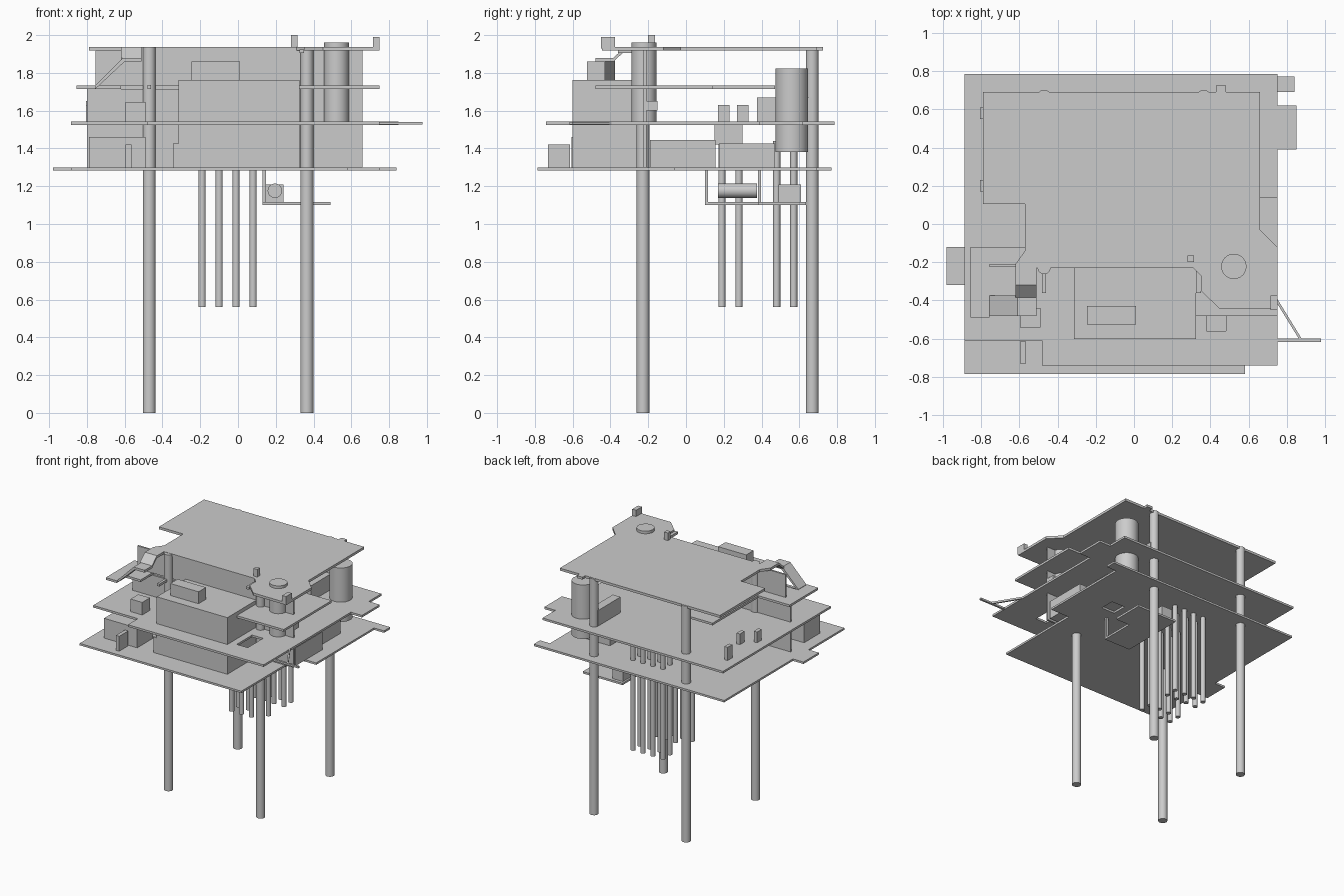
import bpy, bmesh, math


def prism(name, pts, lo, hi, axis='z'):
    """Extrude an outline along an axis: z takes (x,y), y takes (x,z), x takes (y,z)."""
    place = {'z': lambda a, b, t: (a, b, t), 'y': lambda a, b, t: (a, t, b),
             'x': lambda a, b, t: (t, a, b)}[axis]
    bm = bmesh.new()
    n = len(pts)
    low = [bm.verts.new(place(a, b, lo)) for a, b in pts]
    top = [bm.verts.new(place(a, b, hi)) for a, b in pts]
    bm.faces.new(low)
    bm.faces.new(top)
    for i in range(n):
        bm.faces.new((low[i], low[(i + 1) % n], top[(i + 1) % n], top[i]))
    bmesh.ops.recalc_face_normals(bm, faces=bm.faces)
    me = bpy.data.meshes.new(name)
    bm.to_mesh(me)
    bm.free()
    ob = bpy.data.objects.new(name, me)
    bpy.context.collection.objects.link(ob)
    return ob


def box(name, x0, x1, y0, y1, z0, z1):
    return prism(name, [(x0, y0), (x1, y0), (x1, y1), (x0, y1)], z0, z1)


def tube(name, x, y, r, z0, z1, along_y=None):
    if along_y:
        loc, depth, rot = (x, sum(along_y) / 2, z0), along_y[1] - along_y[0], (math.pi / 2, 0, 0)
    else:
        loc, depth, rot = (x, y, (z0 + z1) / 2), z1 - z0, (0, 0, 0)
    bpy.ops.mesh.primitive_cylinder_add(vertices=32, radius=r, depth=depth, location=loc, rotation=rot)
    ob = bpy.context.object
    ob.name = name
    bpy.ops.object.shade_smooth_by_angle()
    return ob


def cut_hole(ob, *dims):
    cutter = box("hole_cutter", *dims)
    cutter.hide_render = True
    mod = ob.modifiers.new("hole", 'BOOLEAN')
    mod.operation = 'DIFFERENCE'
    mod.solver = 'EXACT'
    mod.object = cutter
    bpy.context.view_layer.objects.active = ob
    bpy.ops.object.modifier_apply(modifier=mod.name)
    bpy.data.objects.remove(cutter)


# Floor slabs
lower = prism("lower_slab", [(-.885, .77), (.84, .77), (.84, .69), (.75, .69), (.75, -.06), (.58, -.06),
                             (.58, -.785), (-.885, -.785), (-.885, -.32), (-.98, -.32), (-.98, -.12),
                             (-.885, -.12)], 1.282, 1.298)
cut_hole(lower, .36, .48, .2, .32, 1.2, 1.4)
middle = prism("middle_slab", [(-.885, .785), (.75, .785), (.75, .62), (.85, .62), (.85, .39), (.75, .39),
                               (.75, -.74), (-.48, -.74), (-.48, -.61), (-.885, -.61)], 1.525, 1.542)
cut_hole(middle, .38, .48, -.56, -.36, 1.5, 1.6)
prism("left_mezzanine", [(-.855, -.12), (-.855, -.49), (-.755, -.49), (-.755, -.375), (-.62, -.375),
                         (-.62, -.21), (-.3, -.21), (-.3, .47), (-.57, .47), (-.57, -.12)], 1.714, 1.732)
prism("right_mezzanine", [(.325, -.48), (.75, -.48), (.75, .14), (.325, .14)], 1.714, 1.732)
prism("roof", [(-.79, .69), (.43, .69), (.43, .725), (.48, .725), (.48, .69), (.66, .69), (.66, -.03),
               (.75, -.12), (.75, -.445), (.45, -.445), (.35, -.35), (.35, -.27), (.31, -.23),
               (-.51, -.23), (-.51, -.32), (-.62, -.32), (-.62, -.21), (-.57, -.14), (-.57, .105),
               (-.79, .105)], 1.918, 1.938)

# Columns and the grid of hanging pipes
for x in (-.47, .365):
    for y in (-.228, .668):
        tube("column", x, y, .034, 0, 1.936)
for x in (-.19, -.1, -.01, .08):
    for y in (.19, .28, .48, .57):
        tube("pipe", x, y, .019, .56, 1.44)

# Thin walls across each storey
box("lower_wall", -.8, .66, -.225, -.21, 1.298, 1.525)
box("middle_wall", -.8, .66, -.225, -.21, 1.542, 1.714)
box("upper_wall", -.755, .66, -.225, -.21, 1.732, 1.918)

# Front room through the middle slab, with its roof box
box("front_room", -.315, .325, -.602, -.225, 1.42, 1.762)
box("front_room_base", -.345, .325, -.602, -.225, 1.298, 1.425)
box("roof_box", -.245, .01, -.525, -.43, 1.762, 1.86)

# Large drums
tube("front_drum", .522, -.222, .066, 1.542, 1.96)
tube("rear_drum", .54, .56, .086, 1.38, 1.822)

# Ramps down from the roof
prism("side_ramp", [(-.755, 1.715), (-.755, 1.735), (-.61, 1.88), (-.51, 1.88), (-.51, 1.86), (-.6, 1.86)],
      -.48, -.375, 'y')
prism("upper_ramp", [(-.385, 1.86), (-.385, 1.88), (-.32, 1.938), (-.32, 1.918)], -.62, -.51, 'x')

# Boxes on the roof
box("roof_block", .715, .75, -.45, -.375, 1.93, 1.99)
box("roof_post", .28, .315, -.2, -.165, 1.93, 2.0)

# Boxes on the middle and lower slabs
for dims in [(-.595, -.49, -.54, -.44, 1.542, 1.645), (-.805, -.775, .55, .61, 1.542, 1.65),
             (-.805, -.775, .17, .23, 1.542, 1.63), (-.72, -.69, .27, .33, 1.542, 1.63),
             (.33, .4, .375, .67, 1.542, 1.67), (.58, .66, -.215, -.15, 1.6, 1.65)]:
    box("middle_block", *dims)
for dims in [(-.79, -.49, -.605, -.4, 1.298, 1.46), (-.595, -.565, -.73, -.615, 1.298, 1.42),
             (.3, .655, -.19, .155, 1.298, 1.445), (.36, .6, .175, .47, 1.298, 1.425),
             (.32, .5, .15, .3, 1.42, 1.525)]:
    box("lower_block", *dims)
box("left_bracket", -.48, -.46, -.36, -.225, 1.715, 1.735)
box("right_bracket", .325, .35, -.36, -.225, 1.905, 1.925)

# Boom at the front right with its stay
box("boom", .75, .978, -.616, -.6, 1.526, 1.541)
prism("boom_stay", [(.745, -.385), (.745, -.41), (.865, -.605), (.88, -.605)], 1.526, 1.541)

# Platform hung below the lower slab
prism("hanging_platform", [(.13, .1), (.365, .1), (.365, .38), (.49, .38), (.49, .635), (.13, .635)],
      1.1, 1.116)
box("platform_hanger", .345, .365, .1, .116, 1.11, 1.285)
box("platform_hanger", .13, .147, .38, .397, 1.11, 1.285)
box("platform_box", .145, .24, .49, .61, 1.116, 1.21)
tube("platform_tank", .195, 0, .038, 1.176, 0, along_y=(.17, .375))
